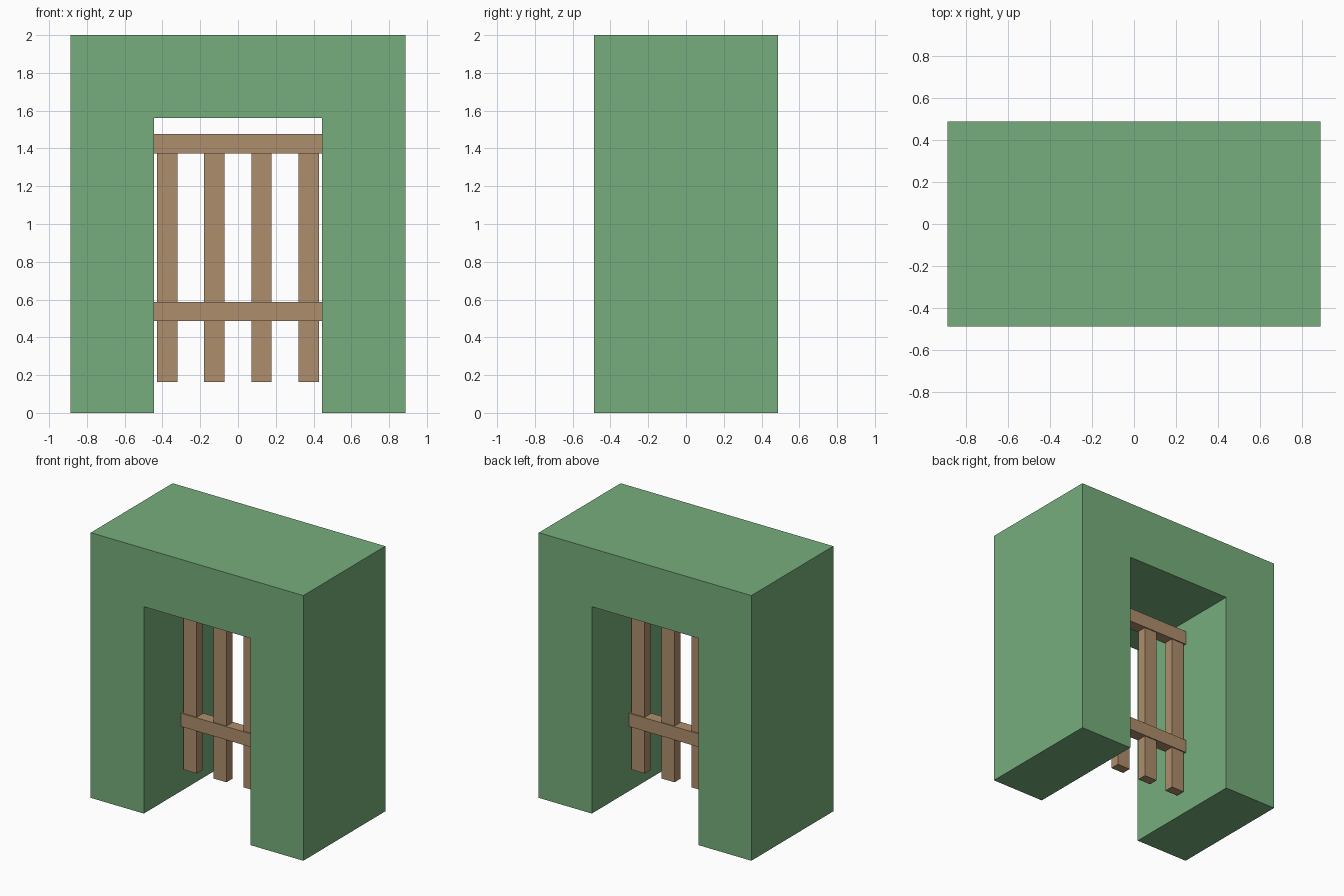
import bpy, bmesh

if "Cube" in bpy.data.objects:
    bpy.data.objects.remove(bpy.data.objects["Cube"])


def material(name, rgb):
    m = bpy.data.materials.new(name)
    m.diffuse_color = (*rgb, 1)
    m.use_nodes = True
    m.node_tree.nodes["Principled BSDF"].inputs["Base Color"].default_value = m.diffuse_color
    return m


green = material("wall_green", (0.18, 0.42, 0.20))
wood = material("wood_brown", (0.42, 0.27, 0.15))


def add_object(name, bm, mat):
    bmesh.ops.recalc_face_normals(bm, faces=bm.faces)
    mesh = bpy.data.meshes.new(name)
    bm.to_mesh(mesh)
    bm.free()
    mesh.materials.append(mat)
    obj = bpy.data.objects.new(name, mesh)
    bpy.context.collection.objects.link(obj)


def box(name, x, y, z, mat):
    """Box from (min, max) pairs on each axis."""
    bm = bmesh.new()
    bmesh.ops.create_cube(bm, size=1)
    for v in bm.verts:
        for i, (lo, hi) in enumerate((x, y, z)):
            v.co[i] = hi if v.co[i] > 0 else lo
    add_object(name, bm, mat)


# Gateway: arch profile extruded front to back
W, D, H = 0.887, 0.488, 2.0
OPEN_W, OPEN_H = 0.444, 1.56
profile = [(-W, 0), (-OPEN_W, 0), (-OPEN_W, OPEN_H), (OPEN_W, OPEN_H),
           (OPEN_W, 0), (W, 0), (W, H), (-W, H)]
bm = bmesh.new()
face = bm.faces.new([bm.verts.new((x, -D, z)) for x, z in profile])
ext = bmesh.ops.extrude_face_region(bm, geom=[face])
back = [g for g in ext["geom"] if isinstance(g, bmesh.types.BMVert)]
bmesh.ops.translate(bm, verts=back, vec=(0, 2 * D, 0))
add_object("gateway_wall", bm, green)

# Upright bars of the raised gate
for i in range(4):
    cx = -0.374 + i * 0.2493
    box(f"gate_bar_{i + 1}", (cx - 0.054, cx + 0.054), (-0.036, 0.036),
        (0.163, 1.43), wood)

# Cross rails, slightly thicker than the bars
for name, z in (("lower_rail", (0.487, 0.587)), ("upper_rail", (1.373, 1.477))):
    box(name, (-OPEN_W, OPEN_W), (-0.044, 0.044), z, wood)
